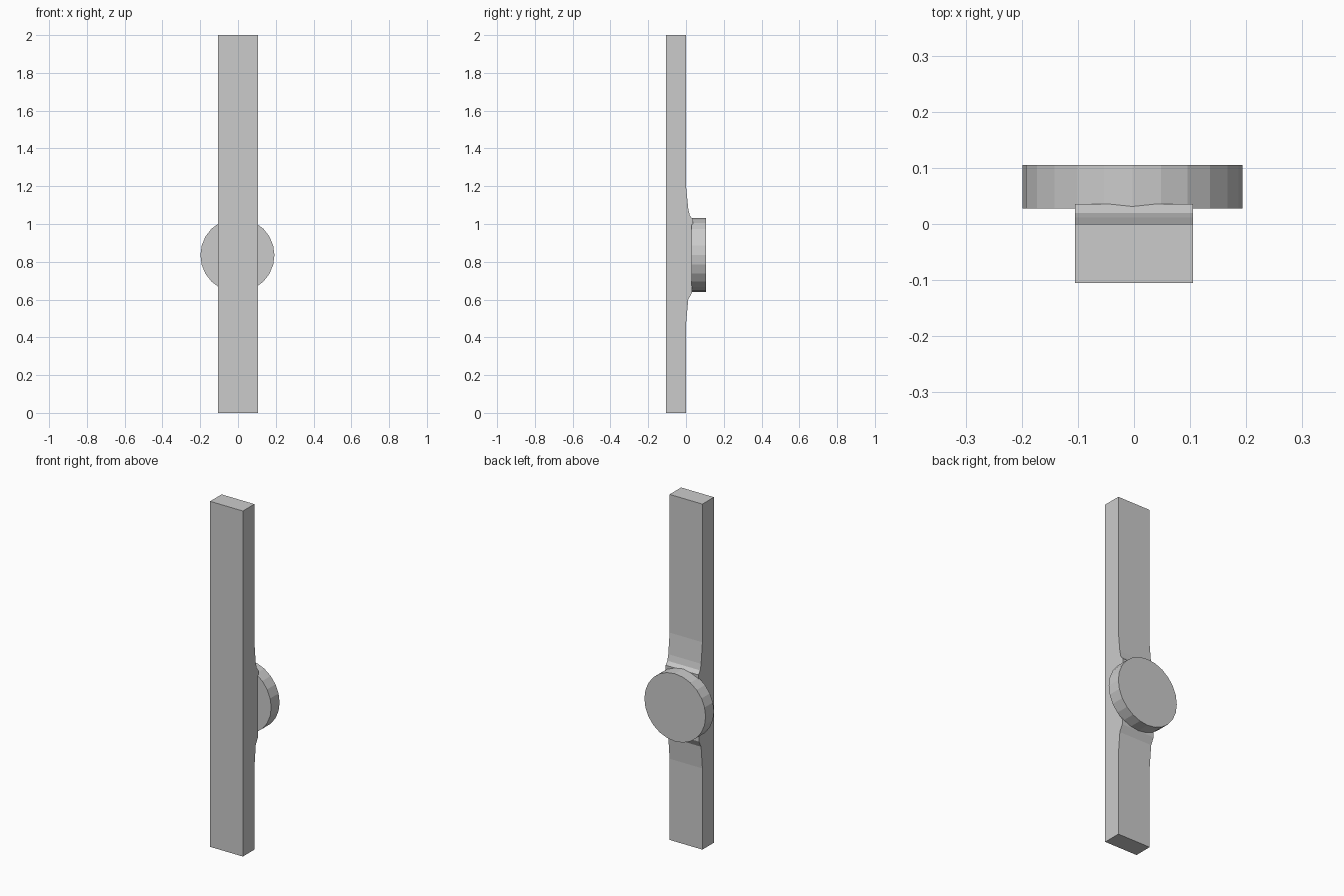
import bpy, bmesh, math

if "Cube" in bpy.data.objects:
    bpy.data.objects.remove(bpy.data.objects["Cube"])


def make_object(name, bm):
    bmesh.ops.recalc_face_normals(bm, faces=bm.faces)
    mesh = bpy.data.meshes.new(name)
    bm.to_mesh(mesh)
    bm.free()
    obj = bpy.data.objects.new(name, mesh)
    bpy.context.collection.objects.link(obj)
    return obj


def prism(name, outline, direction):
    """Extrude a closed outline of 3D points along a direction."""
    bm = bmesh.new()
    face = bm.faces.new([bm.verts.new(p) for p in outline])
    out = bmesh.ops.extrude_face_region(bm, geom=[face])
    verts = [v for v in out["geom"] if isinstance(v, bmesh.types.BMVert)]
    bmesh.ops.translate(bm, vec=direction, verts=verts)
    return make_object(name, bm)


# Long rectangular bar; its back swells gently to meet the round plate (y, z)
side = [(-0.105, 0), (0, 0), (0, 0.47), (0.012, 0.60), (0.032, 0.637),
        (0.036, 1.025), (0.02, 1.045), (0.012, 1.08), (0, 1.20),
        (0, 2), (-0.105, 2)]
bar = prism("bar", [(-0.105, y, z) for y, z in side], (0.21, 0, 0))

# Round plate on the back of the bar
N, R = 24, 0.196
ring = [(-0.003 + R * math.cos(2 * math.pi * i / N), 0.028,
         0.835 + R * math.sin(2 * math.pi * i / N)) for i in range(N)]
plate = prism("round_plate", ring, (0, 0.077, 0))

# Fuse the plate into the bar
union = bar.modifiers.new("join_plate", 'BOOLEAN')
union.operation = 'UNION'
union.solver = 'EXACT'
union.object = plate
bpy.context.view_layer.objects.active = bar
bar.select_set(True)
bpy.ops.object.modifier_apply(modifier=union.name)
bpy.data.objects.remove(plate)
bar.name = "bar_with_round_plate"
